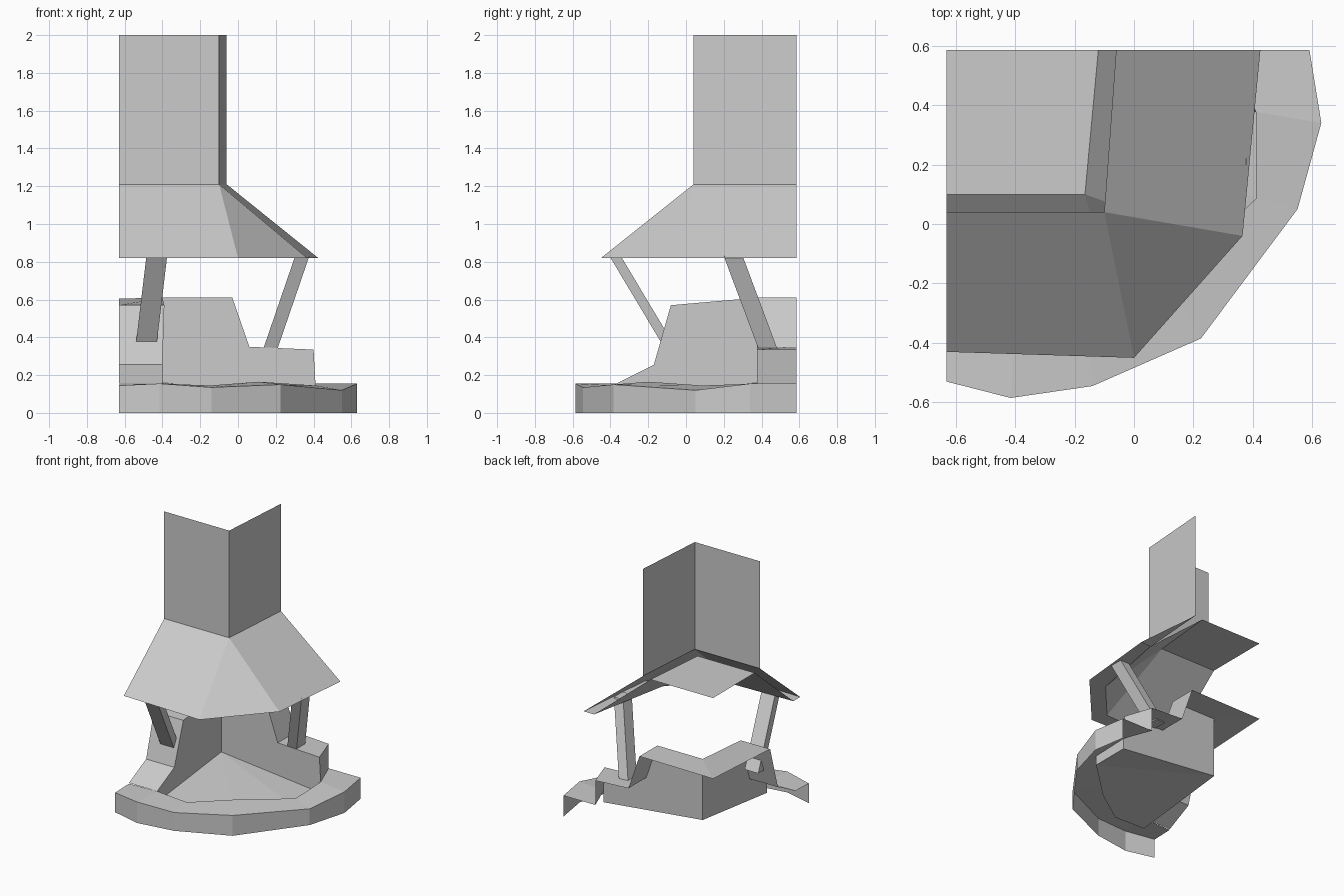
import bpy
from mathutils import Vector

if "Cube" in bpy.data.objects:
    bpy.data.objects.remove(bpy.data.objects["Cube"])


def make(name, faces):
    """Flat-faced mesh from a list of polygons, sharing equal points."""
    index, verts, polys = {}, [], []
    for face in faces:
        poly = []
        for p in face:
            key = tuple(round(c, 4) for c in p)
            if key not in index:
                index[key] = len(verts)
                verts.append(key)
            if index[key] not in poly:
                poly.append(index[key])
        polys.append(poly)
    mesh = bpy.data.meshes.new(name)
    mesh.from_pydata(verts, [], polys)
    mesh.update()
    obj = bpy.data.objects.new(name, mesh)
    bpy.context.collection.objects.link(obj)
    return obj


def strip(low, high):
    """Quads between two chains of points (repeated points give triangles)."""
    return [(low[i], low[i + 1], high[i + 1], high[i])
            for i in range(len(low) - 1)]


def at(points, z):
    return [(p[0], p[1], z) for p in points]


L, B = -0.63, 0.585          # room wall planes: left and back

# chimney flue: two open walls against the room corner
flue = [(L, 0.04), (-0.10, 0.04), (-0.06, B)]
make("chimney_flue", strip(at(flue, 1.21), at(flue, 2.0)))

# flared hood: outer skin, flat rim, inner liner and ceiling panel
rim = at([(L, -0.43), (0, -0.45), (0.365, -0.04), (0.425, B)], 0.82)
rim_in = at([(L, -0.35), (-0.04, -0.335), (0.22, -0.04), (0.34, B)], 0.82)
neck = at([flue[0], flue[1], flue[1], flue[2]], 1.21)
liner = [(L, 0.10), (-0.165, 0.10), (-0.12, B)]
neck_in = at([liner[0], liner[1], liner[1], liner[2]], 1.20)
make("hood_outer", strip(rim, neck))
make("hood_rim", strip(rim_in, rim))
make("hood_liner", strip(neck_in, rim_in))
make("hood_ceiling", [at(liner + [(L, B)], 1.20)])

# curved hearth ledge: skirt and top
outer = [(L, -0.53), (-0.415, -0.585), (-0.14, -0.545), (0.225, -0.385),
         (0.55, 0.05), (0.63, 0.34), (0.59, B)]
heights = [0.145, 0.155, 0.135, 0.15, 0.12, 0.155, 0.155]
edge = [(x, y, z) for (x, y), z in zip(outer, heights)]
inner = [(L, -0.37, 0.15), (-0.40, -0.37, 0.155), (-0.15, -0.38, 0.145),
         (0.11, -0.20, 0.165), (0.41, 0.085, 0.145), (0.41, 0.377, 0.155),
         (0.33, B, 0.155)]
make("hearth_ledge", strip(at(outer, 0), edge) + strip(edge, inner))

# hearth floor, sloping down from the firebox corner to a small riser
corner, corner_top = (-0.40, 0.377, 0.16), (-0.40, 0.377, 0.61)
bowl = inner[1:6]
sunk = at(bowl, 0.075)
make("hearth_floor", [(corner, a, b) for a, b in zip(sunk, sunk[1:])])
make("hearth_riser", strip(bowl, sunk))

# left wing: stepped front and the firebox wall behind it
left = [(-0.40, -0.37, 0.155), (-0.40, -0.17, 0.255), (-0.39, -0.08, 0.57)]
left_out = [(L, y, z) for x, y, z in left]
make("left_wing_front", strip(left_out, left))
make("left_wing_wall", [[corner, corner_top] + left[::-1] + [sunk[0]]])

# right wing: low shelf stepping up, and its firebox wall
right = [(0.41, 0.377, 0.155), (0.40, 0.377, 0.335), (0.06, 0.377, 0.35),
         (-0.03, 0.377, 0.61)]
right_back = [(min(x, 0.33), B, z) for x, y, z in right]
make("right_wing_shelf", strip(right, right_back))
make("right_wing_wall", [[corner, sunk[-1]] + right + [corner_top]])

# mantel top wrapping around the firebox corner
wall_corner = (L, B, 0.605)
make("mantel_top", [
    (left_out[2], left[2], corner_top, wall_corner),
    (corner_top, right[3], right_back[3], wall_corner)])


def post(name, bottom, top, wx, wy):
    """Slanting square post between two centre points."""
    def ring(c):
        return [tuple(Vector(c) + Vector((sx * wx / 2, sy * wy / 2, 0)))
                for sx, sy in ((-1, -1), (1, -1), (1, 1), (-1, 1))]
    lo, hi = ring(bottom), ring(top)
    make(name, strip(lo + lo[:1], hi + hi[:1]) + [lo[::-1], hi])


# slanting hood supports
post("left_post", (-0.485, -0.10, 0.37), (-0.43, -0.375, 0.83), 0.11, 0.06)
post("right_post", (0.17, 0.435, 0.335), (0.34, 0.25, 0.83), 0.075, 0.10)
